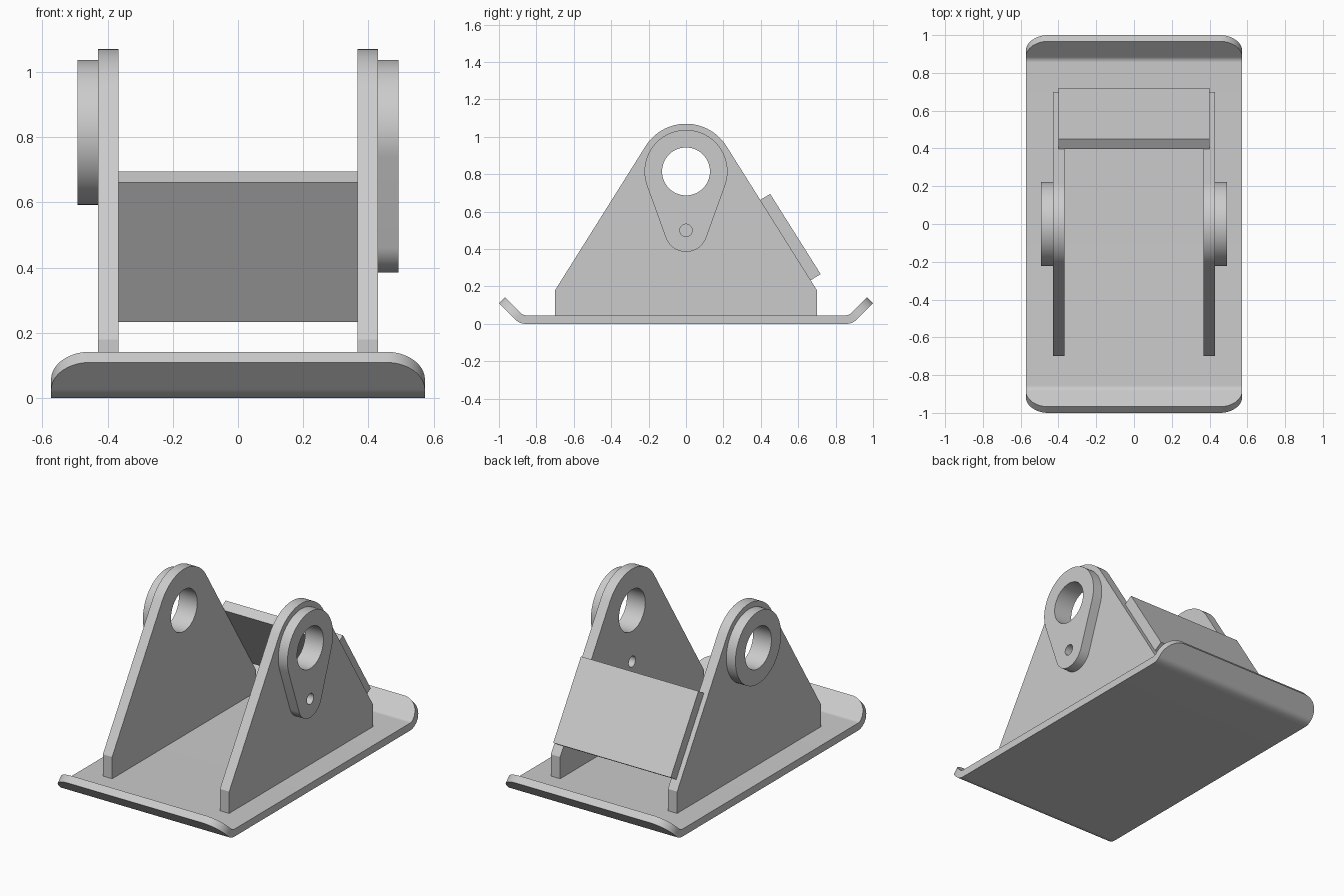
import bpy, bmesh
from math import sin, cos, pi, atan2, acos, asin, hypot
from mathutils import Matrix

if "Cube" in bpy.data.objects:
    bpy.data.objects.remove(bpy.data.objects["Cube"])

grey = bpy.data.materials.new("plain grey metal")
grey.use_nodes = True
COLOUR = (0.6, 0.6, 0.6, 1)
grey.diffuse_color = COLOUR
grey.node_tree.nodes["Principled BSDF"].inputs["Base Color"].default_value = COLOUR


def add_object(name, bm):
    bmesh.ops.remove_doubles(bm, verts=bm.verts, dist=1e-4)
    bmesh.ops.recalc_face_normals(bm, faces=bm.faces)
    mesh = bpy.data.meshes.new(name)
    bm.to_mesh(mesh)
    bm.free()
    mesh.materials.append(grey)
    obj = bpy.data.objects.new(name, mesh)
    bpy.context.collection.objects.link(obj)
    bpy.ops.object.select_all(action="DESELECT")
    obj.select_set(True)
    bpy.context.view_layer.objects.active = obj
    bpy.ops.object.shade_smooth_by_angle(angle=pi / 6)
    return obj


def arc(cy, cz, r, a, b, n=48):
    return [(cy + r * cos(a + (b - a) * i / n), cz + r * sin(a + (b - a) * i / n))
            for i in range(n + 1)]


def circle(cy, cz, r):
    return arc(cy, cz, r, 0, 2 * pi, 64)[:-1]


def prism(name, loops, x0, x1):
    """Fill (y, z) loops, inner ones as holes, and extrude from x0 to x1."""
    curve = bpy.data.curves.new(name, "CURVE")
    curve.dimensions = "2D"
    curve.fill_mode = "BOTH"
    curve.extrude = (x1 - x0) / 2
    for loop in loops:
        spline = curve.splines.new("POLY")
        spline.points.add(len(loop) - 1)
        for point, (y, z) in zip(spline.points, loop):
            point.co = (y, z, 0, 1)
        spline.use_cyclic_u = True
    temp = bpy.data.objects.new(name, curve)
    mesh = bpy.data.meshes.new_from_object(temp)
    bm = bmesh.new()
    bm.from_mesh(mesh)
    bpy.data.objects.remove(temp)
    bpy.data.curves.remove(curve)
    bpy.data.meshes.remove(mesh)
    to_yz = Matrix(((0, 0, 1, (x0 + x1) / 2), (1, 0, 0, 0), (0, 1, 0, 0), (0, 0, 0, 1)))
    bm.transform(to_yz)
    return add_object(name, bm)


# Base sheet: flat middle, both ends bent up with rounded corners
HALF_W, THICK, BEND_Y, BEND_R, LIP = 0.573, 0.046, 0.855, 0.085, 0.12
rows = []                      # bottom y, bottom z, tilt, half width
for i in range(13):
    t = pi / 4 * i / 12
    rows.append((BEND_Y + BEND_R * sin(t), BEND_R * (1 - cos(t)), t, HALF_W))
end_y, end_z = rows[-1][:2]
for i in range(1, 17):
    a = pi / 2 * i / 16
    run = LIP * sin(a) * cos(pi / 4)
    rows.append((end_y + run, end_z + run, pi / 4, HALF_W - LIP * (1 - cos(a))))
rows = [(-y, z, -t, w) for y, z, t, w in reversed(rows)] + rows

bm = bmesh.new()
rings = []
for y, z, t, w in rows:
    ty, tz = y - THICK * sin(t), z + THICK * cos(t)
    rings.append([bm.verts.new(p) for p in
                  ((-w, y, z), (w, y, z), (w, ty, tz), (-w, ty, tz))])
for r0, r1 in zip(rings, rings[1:]):
    for k in range(4):
        m = (k + 1) % 4
        bm.faces.new((r0[k], r0[m], r1[m], r1[k]))
bm.faces.new(rings[0])
bm.faces.new(rings[-1])
add_object("base_plate", bm)

# Side plates: tapered, with a round top tangent to the sloping edges
EYE_Z, EYE_R, TOP_R, FOOT_Y, FOOT_Z = 0.815, 0.128, 0.255, 0.70, 0.18
PIN_Z, PIN_R = 0.5, 0.033
drop = FOOT_Z - EYE_Z
tangent = atan2(drop, FOOT_Y) + acos(TOP_R / hypot(FOOT_Y, drop))
outline = ([(-FOOT_Y, THICK), (FOOT_Y, THICK), (FOOT_Y, FOOT_Z)]
           + arc(0, EYE_Z, TOP_R, tangent, pi - tangent) + [(-FOOT_Y, FOOT_Z)])
eye = circle(0, EYE_Z, EYE_R)
pin = circle(0, PIN_Z, PIN_R)
prism("left_side_plate", [outline, eye, pin], 0.367, 0.43)
prism("right_side_plate", [outline, eye], -0.43, -0.367)

# Bosses: teardrop on the left, round ring on the right
BOSS_R, TAIL_R = 0.222, 0.115
lean = asin((BOSS_R - TAIL_R) / (EYE_Z - PIN_Z))
teardrop = (arc(0, EYE_Z, BOSS_R, -lean, pi + lean)
            + arc(0, PIN_Z, TAIL_R, pi + lean, 2 * pi - lean, 32))
prism("left_teardrop_boss", [teardrop, eye, pin], 0.43, 0.492)
prism("right_round_boss", [circle(0, EYE_Z, BOSS_R), eye], -0.492, -0.43)

# Cross plate resting on the rear sloping edges
prism("rear_cross_plate",
      [[(0.396, 0.662), (0.666, 0.233), (0.72, 0.266), (0.45, 0.695)]], -0.4, 0.4)
